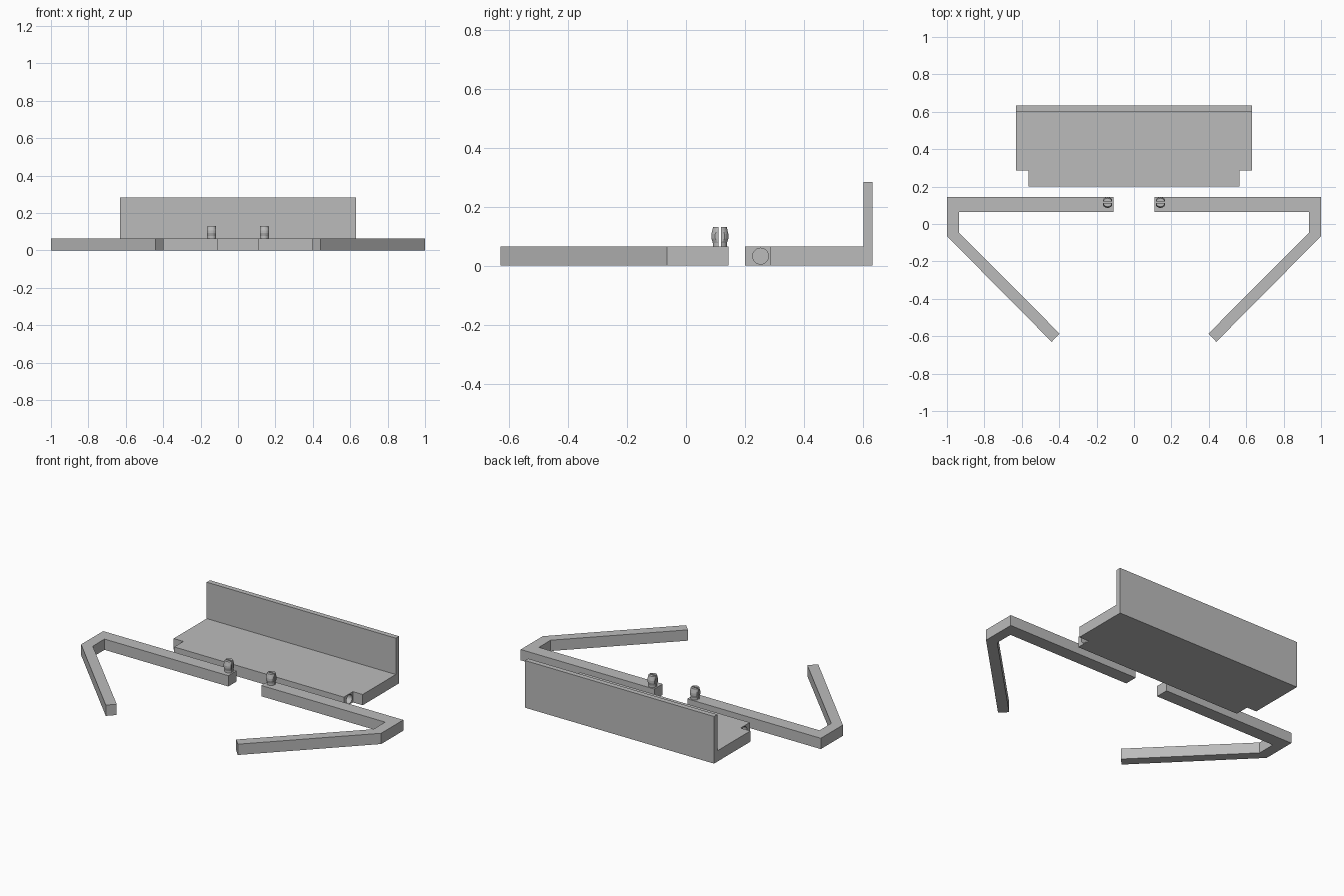
import bpy, bmesh, math
from mathutils import Vector

default = bpy.data.objects.get("Cube")
if default:
    bpy.data.objects.remove(default, do_unlink=True)

THICK = 0.065
GREY = (0.5, 0.5, 0.5, 1)
grey = bpy.data.materials.new("plain grey")
grey.use_nodes = True
grey.diffuse_color = GREY
grey.node_tree.nodes["Principled BSDF"].inputs["Base Color"].default_value = GREY


def finish(name, bm):
    bmesh.ops.recalc_face_normals(bm, faces=bm.faces)
    mesh = bpy.data.meshes.new(name)
    bm.to_mesh(mesh)
    bm.free()
    mesh.materials.append(grey)
    obj = bpy.data.objects.new(name, mesh)
    bpy.context.collection.objects.link(obj)
    return obj


def extrude(name, outline, direction):
    """Solid made by sweeping a closed outline along a direction."""
    bm = bmesh.new()
    face = bm.faces.new([bm.verts.new(p) for p in outline])
    swept = bmesh.ops.extrude_face_region(bm, geom=[face])["geom"]
    bmesh.ops.translate(bm, vec=Vector(direction),
                        verts=[v for v in swept if isinstance(v, bmesh.types.BMVert)])
    return finish(name, bm)


def plate(name, points, z, height):
    return extrude(name, [(x, y, z) for x, y in points], (0, 0, height))


def split_pin(name, cx, cy):
    """Barrel-shaped snap pin with flat sides and a slot down the middle."""
    profile = [(0.024, 0), (0.024, 0.012), (0.029, 0.028), (0.029, 0.042), (0.023, 0.067)]
    bm = bmesh.new()
    for side in (-1, 1):
        half = bmesh.new()
        rings = [[half.verts.new((r * math.cos(a), r * math.sin(a), z))
                  for a in (i * math.tau / 24 for i in range(24))] for r, z in profile]
        for low, high in zip(rings, rings[1:]):
            for i in range(24):
                j = (i + 1) % 24
                half.faces.new((low[i], low[j], high[j], high[i]))
        half.faces.new(rings[0][::-1])
        half.faces.new(rings[-1])
        # trim the two flats and the slot wall
        for point, normal in (((0.024, 0, 0), (1, 0, 0)), ((-0.024, 0, 0), (-1, 0, 0)),
                              ((0, side * 0.004, 0), (0, -side, 0))):
            geom = half.verts[:] + half.edges[:] + half.faces[:]
            cut = bmesh.ops.bisect_plane(half, geom=geom, plane_co=point, plane_no=normal,
                                         clear_outer=True)["geom_cut"]
            edges = [e for e in cut if isinstance(e, bmesh.types.BMEdge)]
            bmesh.ops.holes_fill(half, edges=edges)
        bmesh.ops.translate(half, verts=half.verts, vec=(cx, cy, THICK))
        piece = bpy.data.meshes.new("pin_half")
        half.to_mesh(piece)
        half.free()
        bm.from_mesh(piece)
        bpy.data.meshes.remove(piece)
    return finish(name, bm)


# Base plate with a narrower front tongue, and an upright back wall
right_side = [(0.565, 0.2), (0.565, 0.287), (0.63, 0.287), (0.63, 0.633)]
body_outline = right_side + [(-x, y) for x, y in reversed(right_side)]
base = plate("base_plate", body_outline, 0, THICK)
plate("back_wall", [(-0.63, 0.602), (0.63, 0.602), (0.63, 0.633), (-0.63, 0.633)],
      THICK, 0.219)

# Blind pivot holes in both ends of the tongue
for side in (-1, 1):
    circle = [(side * 0.495, 0.253 + 0.027 * math.cos(a), 0.0325 + 0.027 * math.sin(a))
              for a in (i * math.tau / 24 for i in range(24))]
    cutter = extrude("hole_cutter", circle, (side * 0.1, 0, 0))
    cutter.hide_render = True
    mod = base.modifiers.new("pivot_hole", 'BOOLEAN')
    mod.operation = 'DIFFERENCE'
    mod.solver = 'EXACT'
    mod.object = cutter
    bpy.context.view_layer.objects.active = base
    bpy.ops.object.modifier_apply(modifier=mod.name)
    bpy.data.objects.remove(cutter, do_unlink=True)

# Bent arms, each with a snap pin at its inner end
arm = [(0.11, 0.065), (0.935, 0.065), (0.935, -0.047), (0.398, -0.586),
       (0.44, -0.63), (1.0, -0.065), (1.0, 0.145), (0.11, 0.145)]
for label, side in (("left", 1), ("right", -1)):
    plate(label + "_arm", [(side * x, y) for x, y in arm], 0, THICK)
    split_pin(label + "_snap_pin", side * 0.141, 0.115)
